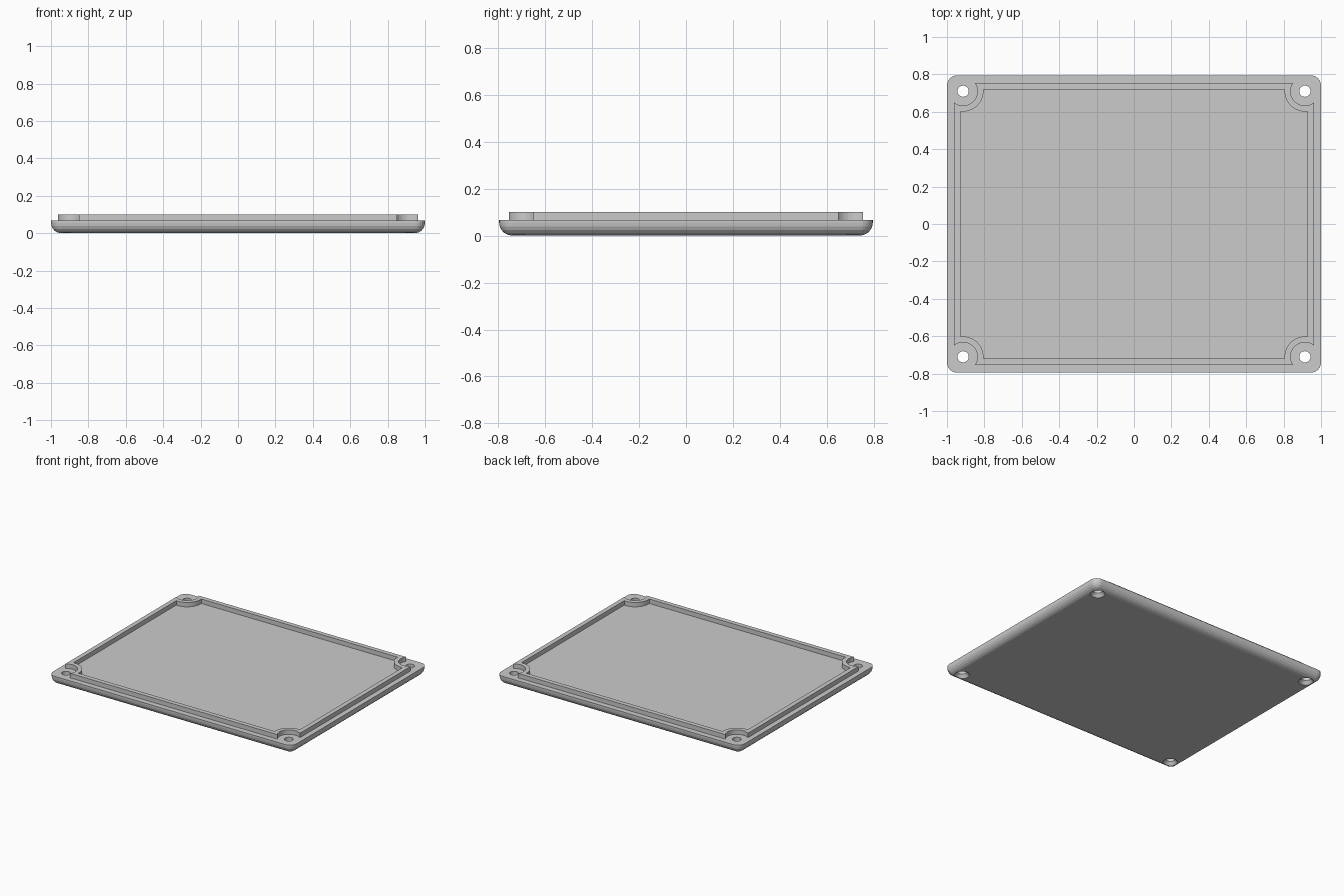
import bpy, bmesh
from math import sin, cos, pi, atan2, sqrt

if "Cube" in bpy.data.objects:
    bpy.data.objects.remove(bpy.data.objects["Cube"])

HX, HY = 1.0, 0.795          # half size of the plate
R = 0.055                    # corner and bottom edge radius
Z_PLATE, Z_RIM = 0.067, 0.10
PX, PY = 0.914, 0.71         # screw hole centre
CORNERS = [(1, 1), (-1, 1), (-1, -1), (1, -1)]


def loft(name, rings):
    """Skin a stack of equal-count closed rings and cap both ends."""
    bm = bmesh.new()
    loops = [[bm.verts.new(p) for p in ring] for ring in rings]
    n = len(loops[0])
    for a, b in zip(loops, loops[1:]):
        for i in range(n):
            j = (i + 1) % n
            bm.faces.new((a[i], a[j], b[j], b[i]))
    bm.faces.new(loops[0][::-1])
    bm.faces.new(loops[-1])
    bmesh.ops.recalc_face_normals(bm, faces=bm.faces)
    me = bpy.data.meshes.new(name)
    bm.to_mesh(me)
    bm.free()
    ob = bpy.data.objects.new(name, me)
    bpy.context.collection.objects.link(ob)
    return ob


def rounded_ring(inset, z, seg=6):
    pts = []
    for k, (sx, sy) in enumerate(CORNERS):
        for i in range(seg + 1):
            a = (k + i / seg) * pi / 2
            pts.append((sx * (HX - R) + (R - inset) * cos(a),
                        sy * (HY - R) + (R - inset) * sin(a), z))
    return pts


def notched_ring(x, y, r, z, seg=16):
    """Rectangle whose corners are scooped out around the screw holes."""
    dx, dy = x - PX, y - PY
    a0 = atan2(-sqrt(r * r - dx * dx), dx)
    a1 = atan2(dy, -sqrt(r * r - dy * dy))
    if a1 > 0:
        a1 -= 2 * pi
    arc = [(PX + r * cos(a0 + (a1 - a0) * i / seg),
            PY + r * sin(a0 + (a1 - a0) * i / seg)) for i in range(seg + 1)]
    pts = []
    for sx, sy in CORNERS:
        pts += [(sx * u, sy * v, z) for u, v in (arc if sx * sy > 0 else arc[::-1])]
    return pts


def circle(x, y, r, z, n=32):
    return [(x + r * cos(2 * pi * i / n), y + r * sin(2 * pi * i / n), z) for i in range(n)]


def boolean(ob, other, op):
    m = ob.modifiers.new(other.name, 'BOOLEAN')
    m.operation, m.object, m.solver = op, other, 'EXACT'
    other.hide_render = True
    other.display_type = 'WIRE'


# plate with rounded bottom edge
rings = []
for i in range(6):
    t = (0.03 + 0.97 * i / 5) * pi / 2
    rings.append(rounded_ring(R * (1 - sin(t)), R * (1 - cos(t)) if i else 0))
lid = loft("lid", rings + [rounded_ring(0, Z_PLATE)])

# raised locating rim, hollowed down to the plate surface
rim = loft("rim_block", [notched_ring(0.962, 0.754, 0.077, z) for z in (0.05, Z_RIM)])
boolean(lid, rim, 'UNION')
pocket = loft("pocket_cutter", [notched_ring(0.928, 0.72, 0.109, z) for z in (Z_PLATE, 0.2)])
boolean(lid, pocket, 'DIFFERENCE')

# countersunk screw holes
for i, (sx, sy) in enumerate(CORNERS):
    x, y = sx * PX, sy * PY
    hole = loft(f"screw_cutter_{i}", [circle(x, y, r, z) for r, z in
                [(0.058, -0.01), (0.03, 0.025), (0.03, 0.2)]])
    boolean(lid, hole, 'DIFFERENCE')

# bake the cuts and drop the helpers
bpy.context.view_layer.update()
deps = bpy.context.evaluated_depsgraph_get()
baked = bpy.data.meshes.new_from_object(lid.evaluated_get(deps))
lid.modifiers.clear()
lid.data = baked
for ob in list(bpy.data.objects):
    if ob.name != lid.name:
        bpy.data.objects.remove(ob)
